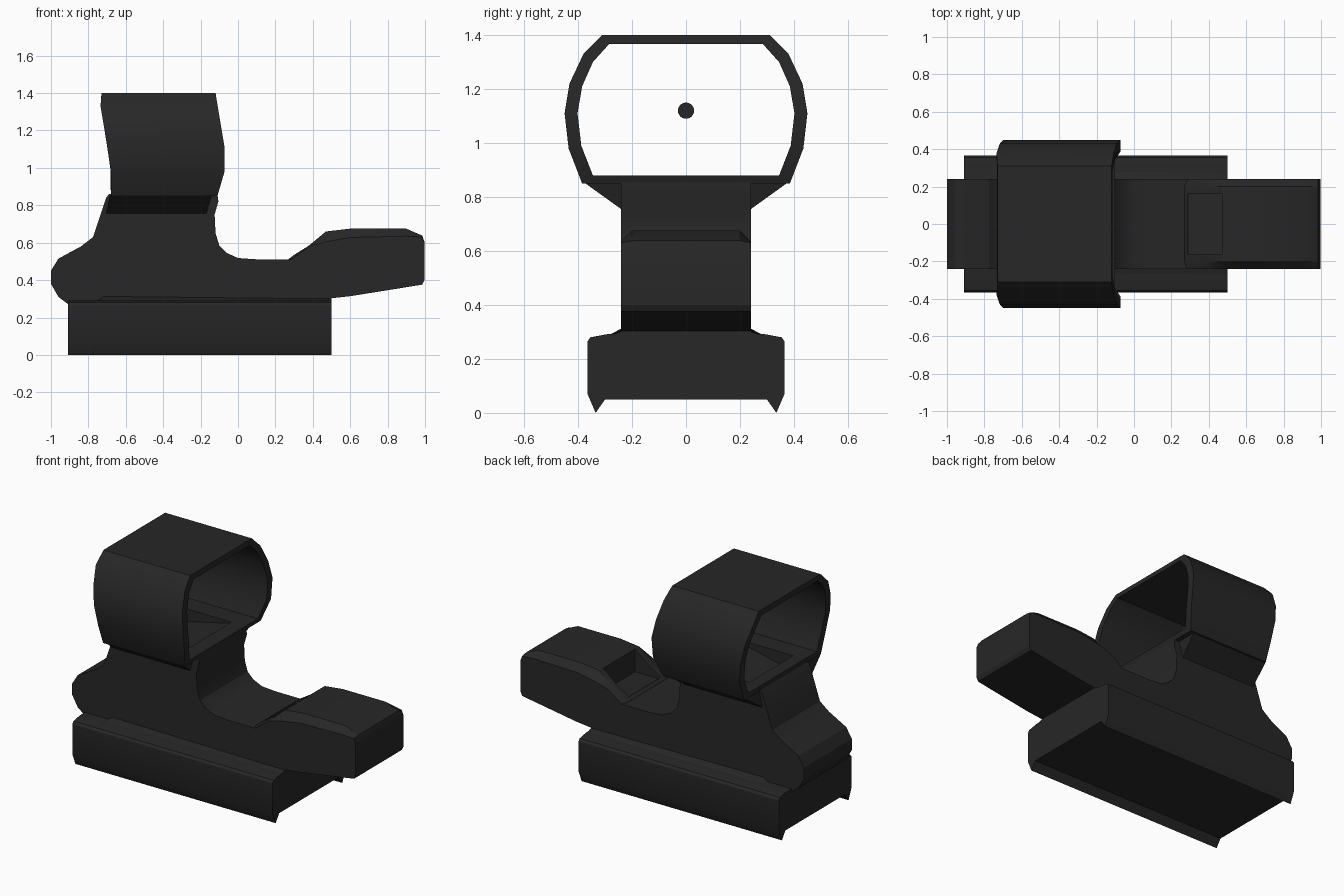
import bpy, bmesh, math

if "Cube" in bpy.data.objects:
    bpy.data.objects.remove(bpy.data.objects["Cube"], do_unlink=True)

black = bpy.data.materials.new("matte black")
black.use_nodes = True
black.diffuse_color = (0.02, 0.02, 0.02, 1)
black.node_tree.nodes["Principled BSDF"].inputs["Base Color"].default_value = (0.02, 0.02, 0.02, 1)


def loft(name, rings, closed=False):
    """Skin equal rings of points; cap the ends unless the rings form a loop."""
    bm = bmesh.new()
    vs = [[bm.verts.new(p) for p in r] for r in rings]
    n = len(vs[0])
    pairs = list(zip(vs, vs[1:])) + ([(vs[-1], vs[0])] if closed else [])
    for a, b in pairs:
        for i in range(n):
            j = (i + 1) % n
            bm.faces.new((a[i], a[j], b[j], b[i]))
    if not closed:
        bm.faces.new(vs[0])
        bm.faces.new(vs[-1])
    bmesh.ops.recalc_face_normals(bm, faces=bm.faces)
    mesh = bpy.data.meshes.new(name)
    bm.to_mesh(mesh)
    bm.free()
    ob = bpy.data.objects.new(name, mesh)
    bpy.context.collection.objects.link(ob)
    mesh.materials.append(black)
    return ob


def side_prism(name, profile, half):
    return loft(name, [[(x, y, z) for x, z in profile] for y in (-half, half)])


def mirrored(half):
    return half + [(-y, z) for y, z in reversed(half)]


def cut(ob, cutter):
    m = ob.modifiers.new("pocket", "BOOLEAN")
    m.operation, m.solver, m.object = "DIFFERENCE", "EXACT", cutter
    cutter.hide_render = True
    cutter.hide_set(True)


def smooth(ob):
    bpy.ops.object.select_all(action="DESELECT")
    ob.select_set(True)
    bpy.context.view_layer.objects.active = ob
    bpy.ops.object.shade_smooth_by_angle(angle=math.radians(25))


# Clamp base with hooked lower lips
rail = mirrored([(0.29, 0.292), (0.355, 0.28), (0.365, 0.265), (0.365, 0.07), (0.335, 0), (0.3, 0.05)])
base = loft("clamp_base", [[(x, y, z) for y, z in rail] for x in (-0.91, 0.5)])

# Low ridge between base and body, tapered at the rear
ridge = loft("base_ridge", [[(x, y, z) for y, z in mirrored([(0.23, top), (0.3, 0.28)])]
                            for x, top in ((-0.76, 0.285), (-0.71, 0.318), (0.5, 0.305))])

# Main body and neck
body = side_prism("body", [
    (-0.9, 0.265), (-0.96, 0.31), (-1, 0.38), (-1, 0.45), (-0.96, 0.515), (-0.84, 0.58),
    (-0.775, 0.63), (-0.705, 0.84), (-0.69, 0.86), (-0.11, 0.86), (-0.105, 0.82),
    (-0.125, 0.75), (-0.12, 0.65), (-0.1, 0.585), (-0.06, 0.545), (0, 0.518), (0.1, 0.511),
    (0.3, 0.511), (0.5, 0.5), (0.5, 0.3), (0.3, 0.27)], 0.24)

# Forward block with chamfered shoulders and a pocket in its sloping rear
stations = [(0.27, 0.3, 0.5, 0.512), (0.3, 0.3, 0.52, 0.535), (0.38, 0.3, 0.58, 0.585),
            (0.47, 0.3, 0.605, 0.66), (0.6, 0.314, 0.628, 0.675), (0.9, 0.362, 0.635, 0.675),
            (0.985, 0.376, 0.63, 0.638), (0.997, 0.4, 0.6, 0.605)]
block = loft("front_block", [[(x, y, z) for y, z in
                              mirrored([(0.2, top), (0.24, side), (0.24, low)])]
                             for x, low, side, top in stations])
cut(block, side_prism("block_pocket_cutter", [(0.29, 0.515), (0.47, 0.515), (0.47, 0.8), (0.29, 0.8)], 0.16))

# Flared mount under the hood
flare = loft("hood_mount", [
    [(x, y, z) for x, y in ((a, -w), (b, -w), (b, w), (a, w))]
    for a, b, w, z in ((-0.705, -0.17, 0.24, 0.755), (-0.685, -0.14, 0.375, 0.852))])

# Lens hood: open ring with curved front and rear rims
outer = mirrored([(0.31, 1.4), (0.38, 1.33), (0.432, 1.22), (0.45, 1.11), (0.435, 0.98), (0.385, 0.85)])
inner = mirrored([(0.285, 1.367), (0.345, 1.3), (0.385, 1.21), (0.402, 1.11), (0.388, 0.99), (0.345, 0.88)])


def rim(z, keys):
    for (z0, x0), (z1, x1) in zip(keys, keys[1:]):
        if z <= z1:
            return x0 + (x1 - x0) * (z - z0) / (z1 - z0)
    return keys[-1][1]


rear = [(0.85, -0.68), (0.98, -0.68), (1.15, -0.705), (1.33, -0.735), (1.4, -0.73)]
front = [(0.85, -0.11), (0.98, -0.072), (1.11, -0.072), (1.4, -0.12)]
hood = loft("lens_hood", [[(rim(z, keys), y, z) for y, z in loop] for loop, keys in
                          ((outer, rear), (outer, front), (inner, front), (inner, rear))], closed=True)

# Ramped emitter pocket sunk into the hood floor
emitter = side_prism("emitter_pocket_cutter", [(-0.6, 0.95), (-0.6, 0.78), (-0.2, 0.872), (-0.2, 0.95)], 0.22)
for part in (hood, flare, body):
    cut(part, emitter)

# Small aiming dot floating in the middle of the hood
circle = [(0.03 * math.cos(i * math.tau / 24), 1.12 + 0.03 * math.sin(i * math.tau / 24)) for i in range(24)]
dot = loft("aiming_dot", [[(x, y, z) for y, z in circle] for x in (-0.381, -0.379)])

for part in (base, ridge, body, block, flare, hood, dot):
    smooth(part)
